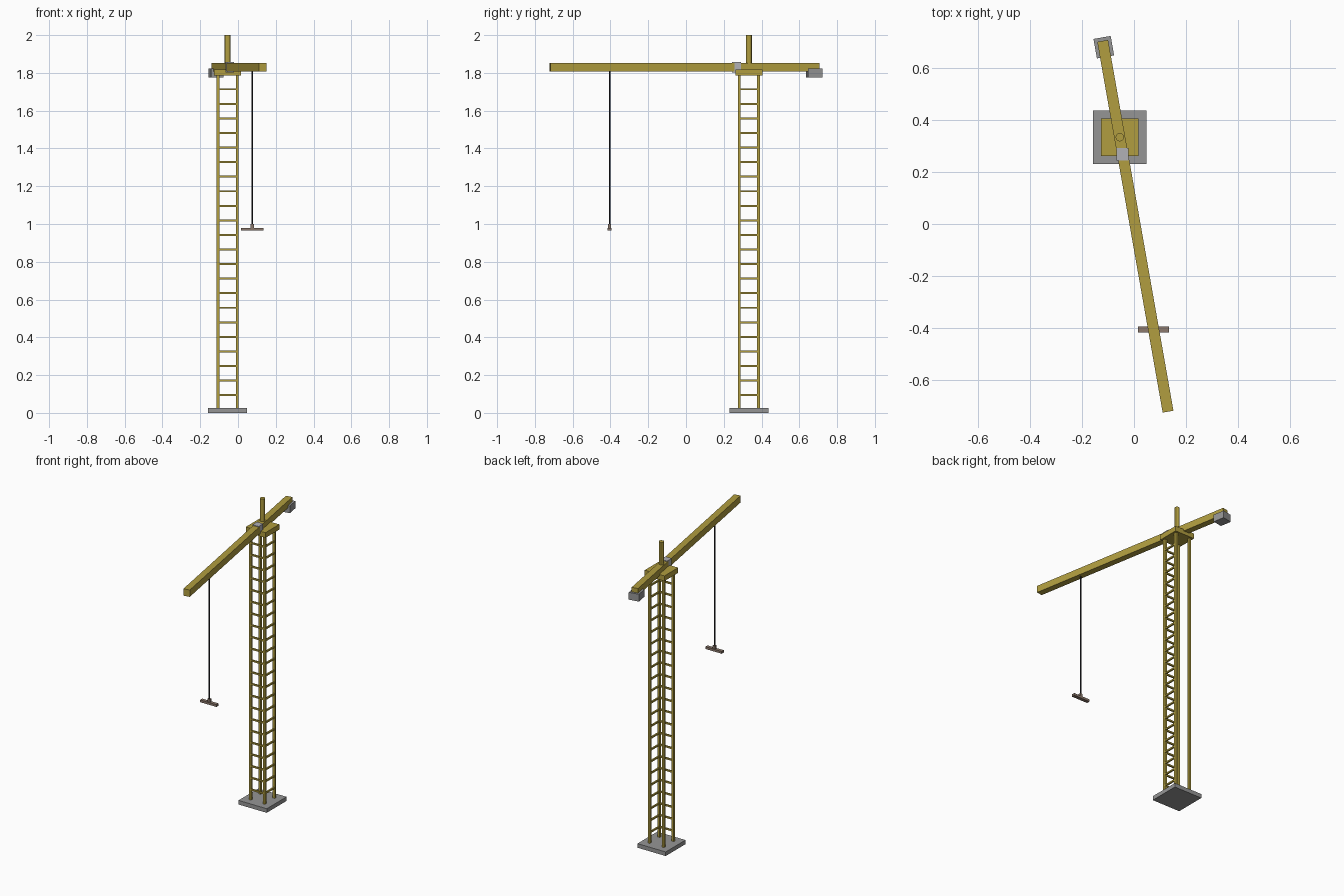
import bpy
from math import radians
from mathutils import Matrix, Vector

cube = bpy.data.objects.get("Cube")
if cube:
    bpy.data.objects.remove(cube, do_unlink=True)


def make_material(name, r, g, b):
    m = bpy.data.materials.new(name)
    m.use_nodes = True
    m.diffuse_color = (r, g, b, 1)
    m.node_tree.nodes["Principled BSDF"].inputs["Base Color"].default_value = (r, g, b, 1)
    return m


gold = make_material("gold yellow", 0.44, 0.34, 0.05)
grey = make_material("concrete grey", 0.30, 0.30, 0.30)
pale = make_material("pale grey", 0.44, 0.44, 0.47)
dark = make_material("cable black", 0.02, 0.02, 0.025)
brown = make_material("dull brown", 0.26, 0.19, 0.15)


def box(name, center, size, mat, turn=0):
    bpy.ops.mesh.primitive_cube_add(size=1, location=center, rotation=(0, 0, turn))
    ob = bpy.context.object
    ob.name = name
    ob.scale = size
    ob.data.materials.append(mat)
    return ob


def rod(name, x, y, bottom, top, radius, mat, sides=12):
    bpy.ops.mesh.primitive_cylinder_add(vertices=sides, radius=radius, depth=top - bottom,
                                        location=(x, y, (bottom + top) / 2))
    ob = bpy.context.object
    ob.name = name
    ob.data.materials.append(mat)
    bpy.ops.object.shade_smooth_by_angle()
    return ob


TX, TY = -0.055, 0.333      # tower centre
HALF = 0.051                # tower centre to leg centre
TURN = radians(10)          # jib swing
swing = Matrix.Rotation(TURN, 3, 'Z')


def along_jib(distance, z):
    """Point on the jib line; negative distance is toward the front."""
    return Vector((TX, TY, z)) + swing @ Vector((0, distance, 0))


# Tower: base slab, legs, and rungs on the front and left faces
box("base_slab", (TX, TY, 0.0135), (0.205, 0.205, 0.027), grey)
for side_x, x_name in ((-1, "right"), (1, "left")):
    for side_y, y_name in ((-1, "front"), (1, "back")):
        box(f"{y_name}_{x_name}_leg", (TX + side_x * HALF, TY + side_y * HALF, 0.91),
            (0.015, 0.015, 1.77), gold)
for i in range(22):
    z = 0.094 + i * 0.0771
    box("front_rung", (TX, TY - HALF, z), (2 * HALF, 0.01, 0.01), gold)
    box("left_rung", (TX + HALF, TY, z), (0.01, 2 * HALF, 0.01), gold)

# Tower head
box("top_platform", (TX, TY, 1.802), (0.143, 0.143, 0.034), gold)
rod("mast", TX, TY, 1.80, 2.0, 0.016, gold)

# Swinging jib with cab and counterweight
box("jib", along_jib(-0.347, 1.83), (0.042, 1.445, 0.045), gold, TURN)
cab_at = along_jib(-0.067, 1.83)
box("cab", cab_at, (0.046, 0.048, 0.054), pale)
box("counterweight", along_jib(0.351, 1.799), (0.067, 0.076, 0.048), grey, TURN)

# Hanging cable and lifting bar
hang = along_jib(-0.749, 0)
rod("cable", hang.x, hang.y, 0.99, 1.815, 0.004, dark, 8)
box("hook_block", (hang.x, hang.y, 0.988), (0.018, 0.016, 0.024), brown)
box("lifting_bar", (hang.x, hang.y, 0.9725), (0.118, 0.022, 0.015), brown)
